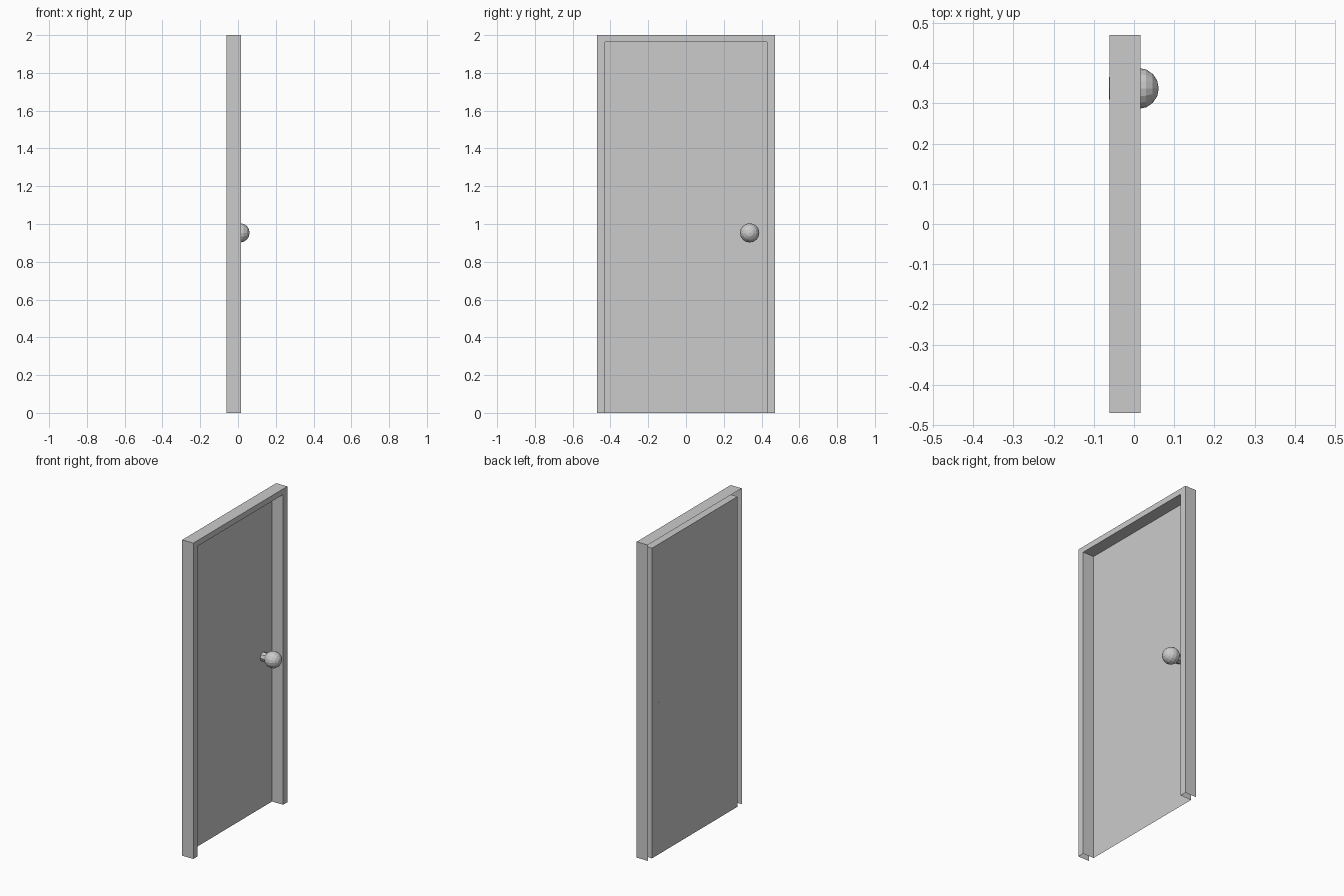
import bpy, bmesh
from math import pi
from mathutils import Matrix

if "Cube" in bpy.data.objects:
    bpy.data.objects.remove(bpy.data.objects["Cube"])

BACK, FRONT = -0.0615, 0.016      # depth range of the door in x
KNOB_Y, KNOB_Z = 0.337, 0.953


def finish(name, bm):
    mesh = bpy.data.meshes.new(name)
    bm.to_mesh(mesh)
    bm.free()
    obj = bpy.data.objects.new(name, mesh)
    bpy.context.collection.objects.link(obj)
    return obj


def arch(bm, x, half, top):
    """Four points running up one jamb, over the head and down the other."""
    pts = [(-half, 0), (-half, top), (half, top), (half, 0)]
    return [bm.verts.new((x, y, z)) for y, z in pts]


def bridge(bm, a, b):
    for i in range(3):
        bm.faces.new((a[i], a[i + 1], b[i + 1], b[i]))


# Frame: open-backed shell of outer wall, front trim and inner reveal
bm = bmesh.new()
loops = [arch(bm, BACK, 0.47, 2.0), arch(bm, FRONT, 0.47, 2.0),
         arch(bm, FRONT, 0.428, 1.964), arch(bm, BACK, 0.428, 1.964)]
for a, b in zip(loops, loops[1:]):
    bridge(bm, b, a)
bmesh.ops.recalc_face_normals(bm, faces=bm.faces)
top = max(bm.faces, key=lambda f: f.calc_center_median().z)
if top.normal.z < 0:
    bmesh.ops.reverse_faces(bm, faces=bm.faces)
finish("door_frame", bm)

# Door panel: single sheet at the back of the reveal, facing the knob side
bm = bmesh.new()
bm.faces.new(arch(bm, BACK, 0.428, 1.964)[::-1])
bm.normal_update()
finish("door_panel", bm)

# Knob stem: low-poly cylinder from the panel into the knob
turn = Matrix.Rotation(pi / 2, 4, 'Y')
bm = bmesh.new()
length = 0.05
bmesh.ops.create_cone(bm, cap_ends=True, segments=8, radius1=0.028,
                      radius2=0.028, depth=length,
                      matrix=Matrix.Translation((BACK + length / 2 - 0.0005, KNOB_Y, KNOB_Z)) @ turn)
finish("knob_stem", bm)

# Knob ball: faceted sphere with its pole along x
bm = bmesh.new()
bmesh.ops.create_uvsphere(bm, u_segments=16, v_segments=8, radius=0.051,
                          matrix=Matrix.Translation((0.0105, KNOB_Y, KNOB_Z)) @ turn)
finish("knob_ball", bm)
